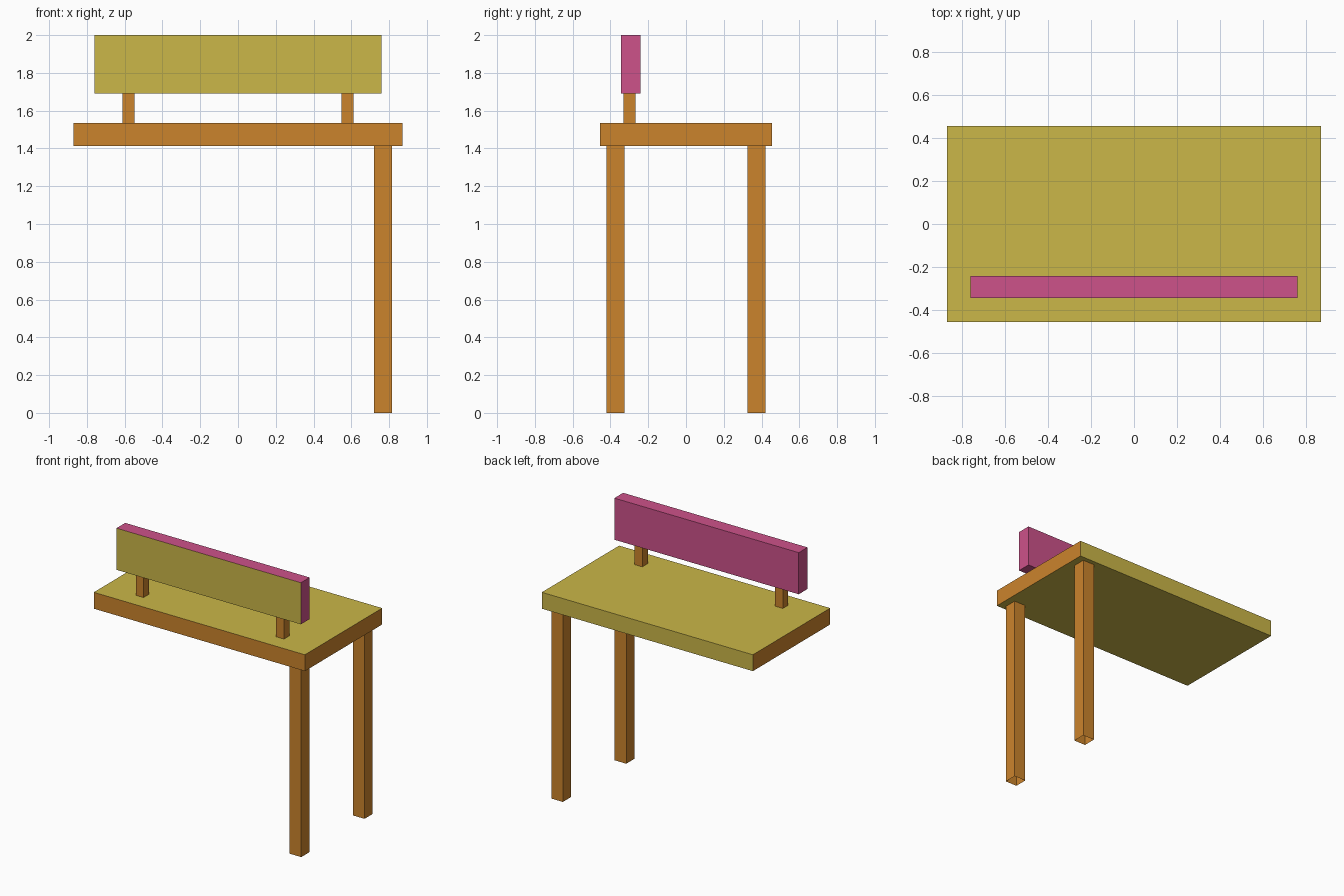
import bpy, bmesh

if "Cube" in bpy.data.objects:
    bpy.data.objects.remove(bpy.data.objects["Cube"])


def material(name, r, g, b):
    def lin(c):
        c /= 255
        return c / 12.92 if c <= 0.04045 else ((c + 0.055) / 1.055) ** 2.4
    m = bpy.data.materials.new(name)
    m.diffuse_color = (lin(r), lin(g), lin(b), 1)
    m.use_nodes = True
    m.node_tree.nodes["Principled BSDF"].inputs["Base Color"].default_value = m.diffuse_color
    return m


orange = material("orange wood", 203, 132, 44)
yellow = material("yellow wood", 203, 183, 72)
pink = material("pink paint", 205, 82, 138)


def box(name, lo, hi, mats, rule=lambda n: 0, open_ends=False):
    """Box from corner to corner; rule picks a material slot from the face normal."""
    bm = bmesh.new()
    bmesh.ops.create_cube(bm, size=1)
    for v in bm.verts:
        v.co = [(a + b) / 2 + c * (b - a) for a, b, c in zip(lo, hi, v.co)]
    bm.normal_update()
    for f in bm.faces:
        f.material_index = rule(f.normal)
    if open_ends:
        ends = [f for f in bm.faces if abs(f.normal.z) > 0.5]
        bmesh.ops.delete(bm, geom=ends, context='FACES_ONLY')
    me = bpy.data.meshes.new(name)
    bm.to_mesh(me)
    bm.free()
    for m in mats:
        me.materials.append(m)
    ob = bpy.data.objects.new(name, me)
    bpy.context.collection.objects.link(ob)
    return ob


# Seat: yellow top, underside and back edge; orange front edge and ends
box("seat", (-0.87, -0.455, 1.413), (0.87, 0.455, 1.535), [yellow, orange],
    lambda n: int(abs(n.x) > 0.5 or n.y < -0.5))

# Backrest: pink with a yellow front
box("backrest", (-0.76, -0.345, 1.69), (0.76, -0.242, 2.0), [pink, yellow],
    lambda n: int(n.y < -0.5))

# Backrest posts
for side, x in (("left", -0.579), ("right", 0.579)):
    box(side + "_backrest_post", (x - 0.032, -0.331, 1.535),
        (x + 0.032, -0.267, 1.69), [orange], open_ends=True)

# Two hollow legs on the right side
for side, y in (("front", -0.373), ("back", 0.373)):
    box(side + "_leg", (0.72, y - 0.048, 0), (0.816, y + 0.048, 1.413),
        [orange], open_ends=True)
